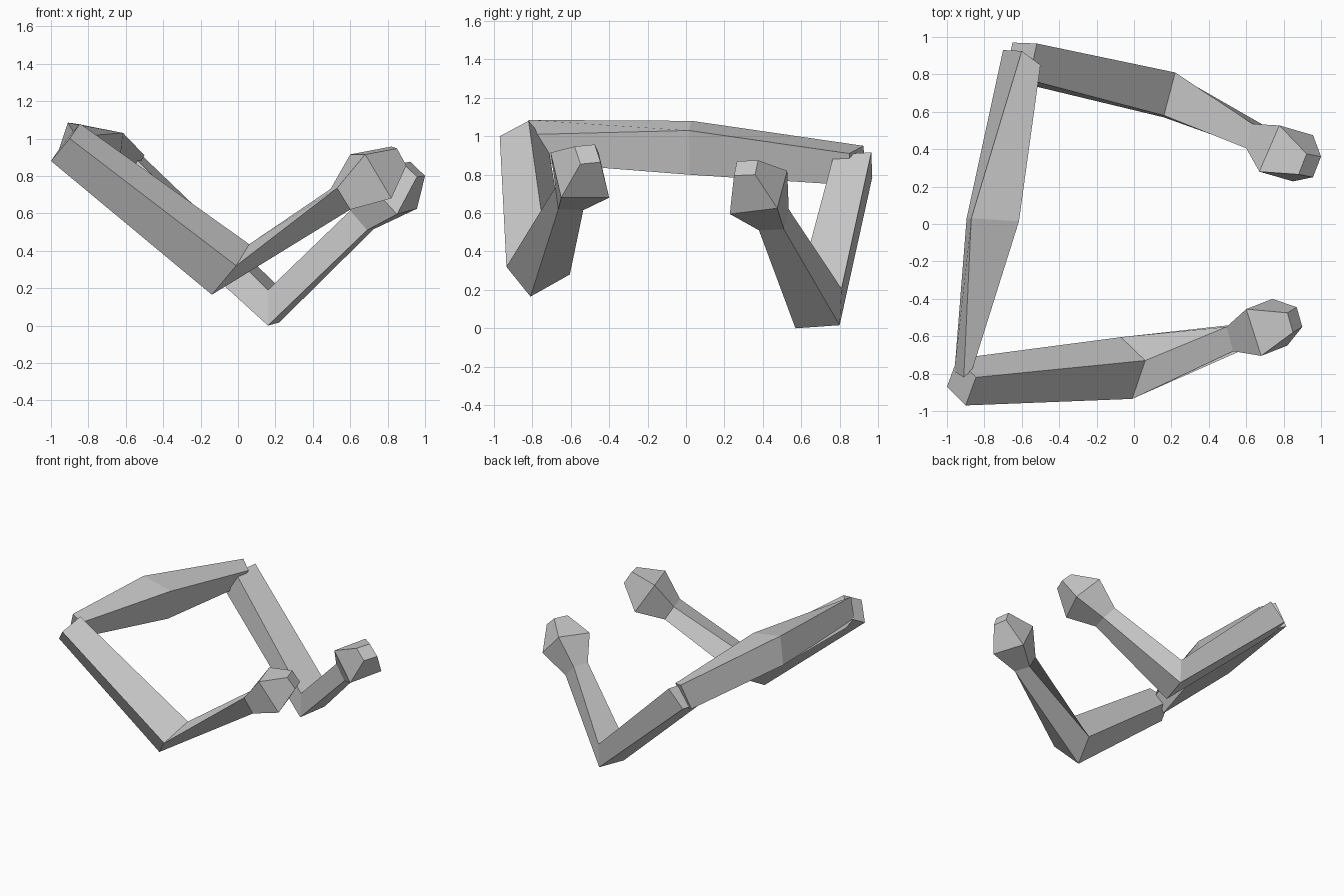
import bpy, bmesh
from mathutils import Vector


def loft(name, rings):
    """Skin four-sided rings; each ring is three corners, the fourth completes the parallelogram."""
    bm = bmesh.new()
    loops = []
    for ring in rings:
        a, b, c = (Vector(p) for p in ring)
        loops.append([bm.verts.new(p) for p in (a, b, c, a + c - b)])
    for lo, hi in zip(loops, loops[1:]):
        for i in range(4):
            j = (i + 1) % 4
            bm.faces.new((lo[i], lo[j], hi[j], hi[i]))
    bm.faces.new(loops[0][::-1])
    bm.faces.new(loops[-1])
    bmesh.ops.recalc_face_normals(bm, faces=bm.faces)
    mesh = bpy.data.meshes.new(name)
    bm.to_mesh(mesh)
    bm.free()
    obj = bpy.data.objects.new(name, mesh)
    bpy.context.collection.objects.link(obj)
    return obj


# Front arm: shoulder, elbow, wrist, knuckles, hand tip
loft("front_arm", [
    [(-0.90, -0.97, 1.00), (-1.00, -0.87, 0.88), (-0.945, -0.72, 0.96)],
    [(-0.01, -0.935, 0.32), (-0.14, -0.81, 0.165), (-0.07, -0.605, 0.28)],
    [(0.53, -0.68, 0.735), (0.60, -0.665, 0.62), (0.565, -0.535, 0.615)],
    [(0.68, -0.705, 0.915), (0.82, -0.65, 0.68), (0.74, -0.40, 0.68)],
    [(0.85, -0.58, 0.947), (0.90, -0.55, 0.855), (0.87, -0.445, 0.865)],
])

# Back arm, same order of sections
loft("back_arm", [
    [(-0.56, 0.77, 0.905), (-0.69, 0.775, 0.775), (-0.65, 0.97, 0.786)],
    [(0.16, 0.58, 0.19), (0.16, 0.57, 0.0), (0.22, 0.80, 0.016)],
    [(0.60, 0.405, 0.615), (0.69, 0.38, 0.51), (0.725, 0.51, 0.515)],
    [(0.67, 0.28, 0.79), (0.85, 0.228, 0.595), (0.957, 0.475, 0.625)],
    [(0.88, 0.265, 0.87), (0.957, 0.25, 0.795), (1.0, 0.36, 0.80)],
])

# Shoulder bar joining the two arms, thickest in the middle
loft("shoulder_bar", [
    [(-0.91, -0.82, 1.085), (-0.865, -0.78, 1.01), (-0.915, -0.75, 0.86)],
    [(-0.87, 0.03, 1.08), (-0.615, 0.015, 1.03), (-0.64, 0.015, 0.80)],
    [(-0.60, 0.925, 0.95), (-0.50, 0.85, 0.91), (-0.60, 0.855, 0.745)],
])
